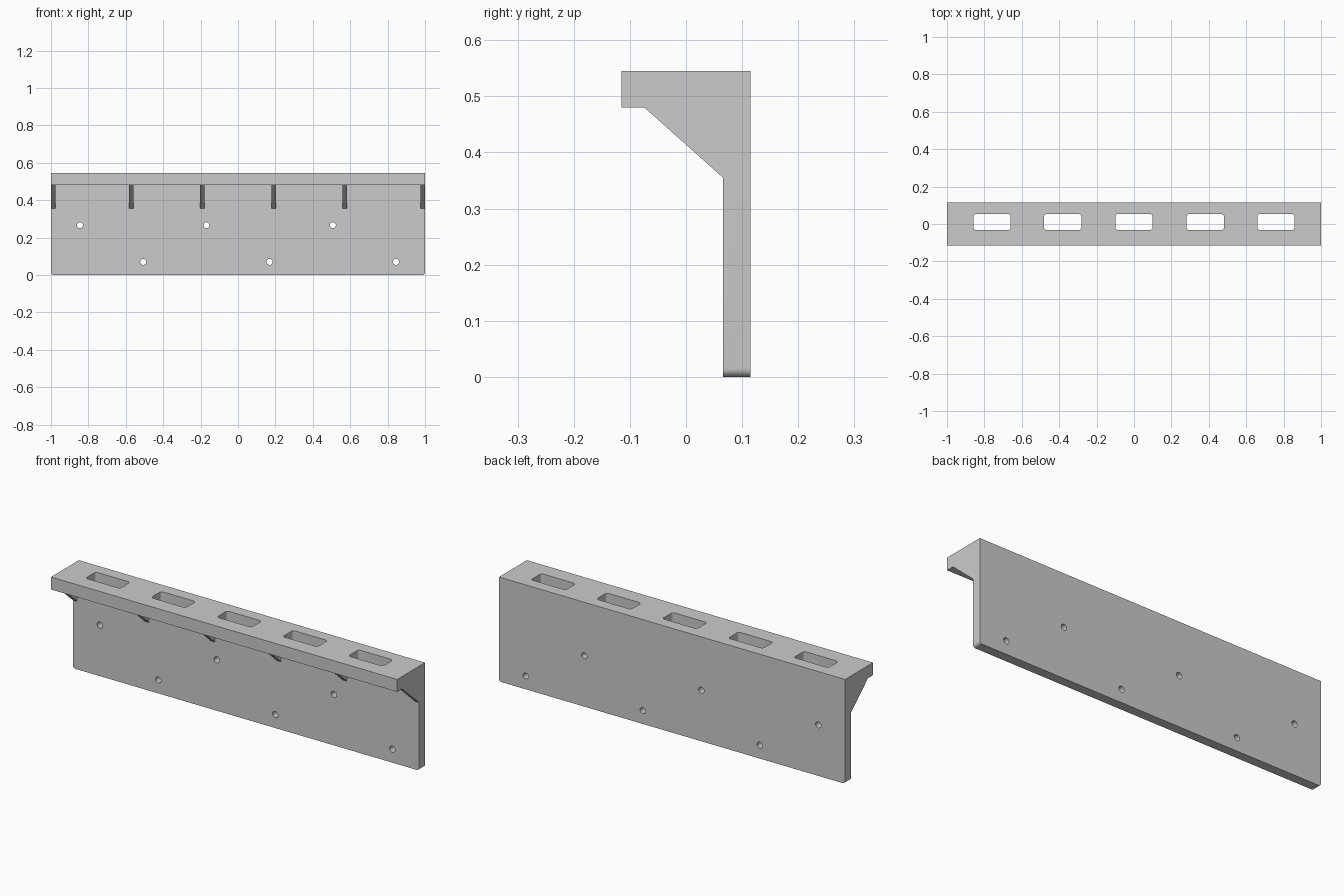
import bpy, bmesh, math

if "Cube" in bpy.data.objects:
    bpy.data.objects.remove(bpy.data.objects["Cube"])

FRONT, BACK, PLATE = -0.115, 0.115, 0.066   # y of shelf front, plate back, plate front
TOP, SHELF = 0.545, 0.48                    # z of shelf top and underside


def prism(bm, pts, direction):
    """Extrude a closed profile of 3D points along a direction."""
    face = bm.faces.new([bm.verts.new(p) for p in pts])
    new = bmesh.ops.extrude_face_region(bm, geom=[face])["geom"]
    verts = [g for g in new if isinstance(g, bmesh.types.BMVert)]
    bmesh.ops.translate(bm, vec=direction, verts=verts)


def finish(bm, name):
    bmesh.ops.recalc_face_normals(bm, faces=bm.faces)
    mesh = bpy.data.meshes.new(name)
    bm.to_mesh(mesh)
    bm.free()
    obj = bpy.data.objects.new(name, mesh)
    bpy.context.collection.objects.link(obj)
    return obj


def boolean(target, tool, operation):
    tool.hide_render = True
    mod = target.modifiers.new(tool.name, 'BOOLEAN')
    mod.operation, mod.solver, mod.object = operation, 'EXACT', tool
    bpy.context.view_layer.objects.active = target
    bpy.ops.object.modifier_apply(modifier=mod.name)
    bpy.data.objects.remove(tool)


# L-shaped body: back plate and shelf, with rounded lower corners
bm = bmesh.new()
profile = [(BACK, 0), (BACK, TOP), (FRONT, TOP), (FRONT, SHELF), (PLATE, SHELF), (PLATE, 0)]
prism(bm, [(-1, y, z) for y, z in profile], (2, 0, 0))
corners = [e for e in bm.edges
           if all(v.co.z < 0.001 for v in e.verts)
           and abs(e.verts[0].co.x - e.verts[1].co.x) < 0.001]
bmesh.ops.bevel(bm, geom=corners, offset=0.015, segments=6, profile=0.5, affect='EDGES')
body = finish(bm, "slotted_bracket")

# Triangular gussets under the shelf, slightly embedded in the body
bm = bmesh.new()
IN = 0.02
gusset = [(-0.074, SHELF), (PLATE, 0.355), (PLATE + IN, 0.355),
          (PLATE + IN, SHELF + IN), (-0.074, SHELF + IN)]
for x in (-0.988, -0.571, -0.19, 0.19, 0.571, 0.988):
    prism(bm, [(x - 0.012, y, z) for y, z in gusset], (0.024, 0, 0))
boolean(body, finish(bm, "gussets"), 'UNION')

# Rounded rectangular slots through the shelf
bm = bmesh.new()
R, HX, HY, CY = 0.014, 0.1, 0.0425, 0.0105
for x in (-0.759, -0.381, 0, 0.381, 0.759):
    pts = []
    for i, (sx, sy) in enumerate([(1, 1), (-1, 1), (-1, -1), (1, -1)]):
        for k in range(6):
            a = math.radians(90 * i + 18 * k)
            pts.append((x + sx * (HX - R) + R * math.cos(a),
                        CY + sy * (HY - R) + R * math.sin(a), 0.42))
    prism(bm, pts, (0, 0, 0.2))
boolean(body, finish(bm, "slot_cutter"), 'DIFFERENCE')

# Two staggered rows of screw holes through the plate
bm = bmesh.new()
for i in range(6):
    x, z = -0.845 + 0.338 * i, (0.266, 0.07)[i % 2]
    pts = [(x + 0.016 * math.cos(t * math.tau / 24), 0.0,
            z + 0.016 * math.sin(t * math.tau / 24)) for t in range(24)]
    prism(bm, pts, (0, 0.2, 0))
boolean(body, finish(bm, "screw_hole_cutter"), 'DIFFERENCE')

# Smooth the round walls, keep the edges crisp
body.select_set(True)
bpy.context.view_layer.objects.active = body
bpy.ops.object.shade_smooth_by_angle(angle=math.radians(30))
